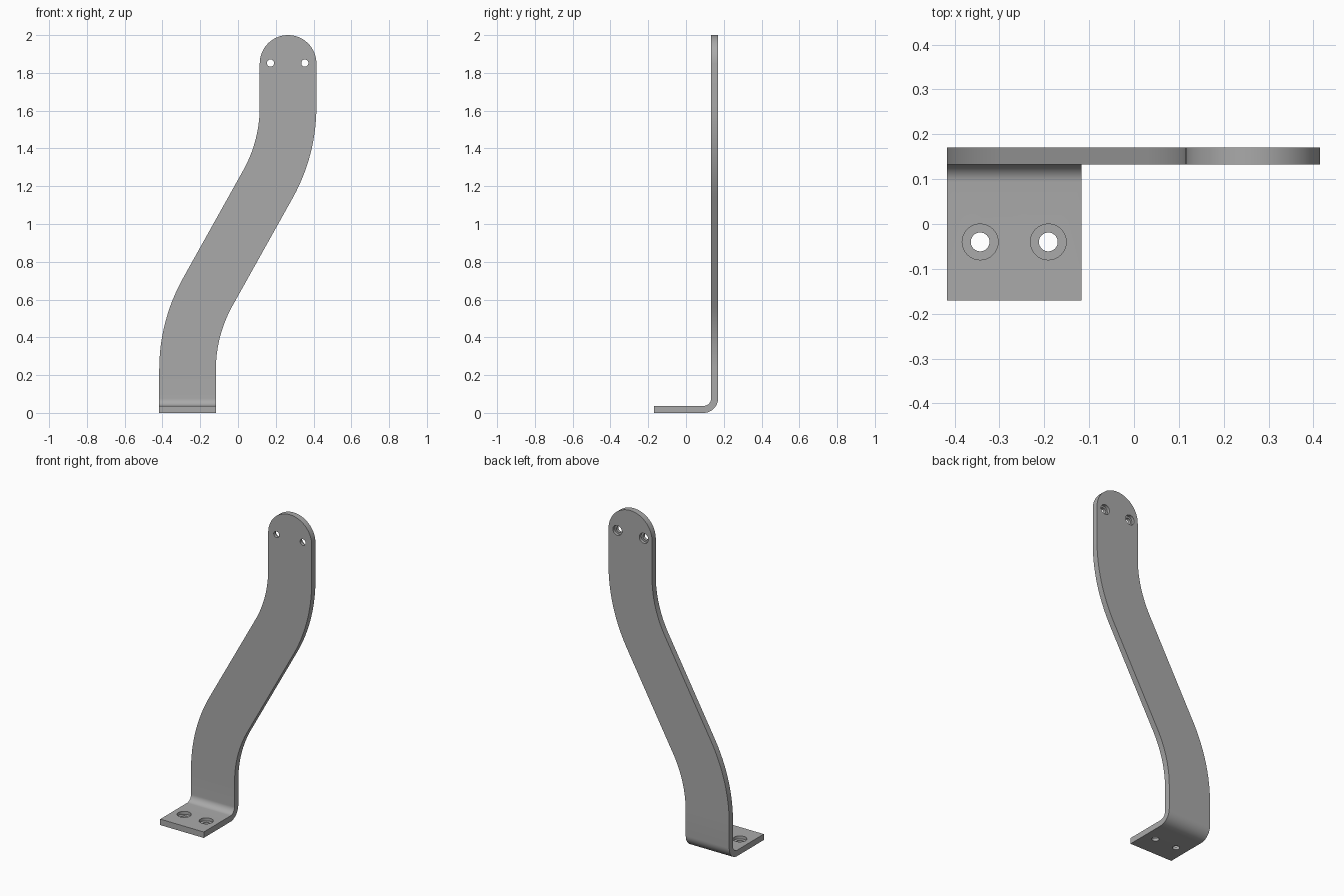
import bpy, bmesh
from math import sin, cos, radians, pi
from mathutils import Vector

if "Cube" in bpy.data.objects:
    bpy.data.objects.remove(bpy.data.objects["Cube"], do_unlink=True)

T = 0.037            # plate thickness
W = 0.15             # half width
BACK = 0.17          # rear face
X0, X1 = -0.267, 0.265
FOLD = 0.04          # inner fold radius

steel = bpy.data.materials.new("grey_steel")
steel.use_nodes = True
steel.diffuse_color = (0.4, 0.4, 0.4, 1)
steel.node_tree.nodes["Principled BSDF"].inputs["Base Color"].default_value = (0.4, 0.4, 0.4, 1)

stations = []        # rings of four corners along the strip


def fold_station(inner, outer):
    """Ring across the foot, from (y, z) of the inner and outer skin."""
    stations.append([(X0 - W, *inner), (X0 + W, *inner), (X0 + W, *outer), (X0 - W, *outer)])


def upright_station(x, z, angle=0, half=W):
    """Ring across the upright, leaning by angle from vertical."""
    dx, dz = half * cos(angle), -half * sin(angle)
    a, b = (x - dx, z - dz), (x + dx, z + dz)
    f = BACK - T
    stations.append([(a[0], f, a[1]), (b[0], f, b[1]), (b[0], BACK, b[1]), (a[0], BACK, a[1])])


# Foot and rounded fold
fold_station((-BACK, T), (-BACK, 0))
cy, cz = BACK - T - FOLD, T + FOLD
for i in range(13):
    a = pi / 2 * i / 12
    s, c = sin(a), cos(a)
    fold_station((cy + FOLD * s, cz - FOLD * c), (cy + cz * s, cz - cz * c))

# S-shaped upright: arc, straight run, mirrored arc
R, LEAN, Z0, Z1 = 0.84, radians(29), 0.23, 1.62
arc = [LEAN * i / 16 for i in range(17)]
for a in arc:
    upright_station(X0 + R * (1 - cos(a)), Z0 + R * sin(a), a)
for a in reversed(arc):
    upright_station(X1 - R * (1 - cos(a)), Z1 - R * sin(a), a)

# Half-round top
for i in range(16):
    a = pi * i / 31
    upright_station(X1, 1.85 + W * sin(a), 0, W * cos(a))

bm = bmesh.new()
rings = [[bm.verts.new(p) for p in ring] for ring in stations]
for lo, hi in zip(rings, rings[1:]):
    for k in range(4):
        n = (k + 1) % 4
        bm.faces.new((lo[k], lo[n], hi[n], hi[k]))
bm.faces.new(rings[0])
bm.faces.new(rings[-1])
bmesh.ops.recalc_face_normals(bm, faces=bm.faces)
mesh = bpy.data.meshes.new("bracket")
bm.to_mesh(mesh)
bm.free()
mesh.materials.append(steel)
bracket = bpy.data.objects.new("bracket", mesh)
bpy.context.collection.objects.link(bracket)


def drill(center, radius, depth, axis):
    """Cut a round hole centred on a point."""
    rot = (pi / 2, 0, 0) if axis == "Y" else (0, 0, 0)
    bpy.ops.mesh.primitive_cylinder_add(vertices=32, radius=radius, depth=depth,
                                        location=center, rotation=rot)
    cutter = bpy.context.object
    cutter.name = "hole_cutter"
    cutter.hide_render = True
    cutter.data.materials.append(steel)
    bpy.context.view_layer.objects.active = bracket
    mod = bracket.modifiers.new("hole", "BOOLEAN")
    mod.operation = "DIFFERENCE"
    mod.solver = "EXACT"
    mod.object = cutter
    bpy.ops.object.modifier_apply(modifier=mod.name)
    bpy.data.objects.remove(cutter, do_unlink=True)


# Counterbored screw holes in the foot (from above) and the top (from behind)
for side in (-1, 1):
    foot = Vector((X0 + side * 0.076, -0.04, T))
    drill(foot, 0.04, T, "Z")
    drill(foot, 0.021, 0.2, "Z")
    top = Vector((X1 - 0.002 + side * 0.091, BACK, 1.852))
    drill(top, 0.031, T, "Y")
    drill(top, 0.019, 0.2, "Y")

# Smooth curved skins, crisp plate edges
bpy.ops.object.select_all(action="DESELECT")
bracket.select_set(True)
bpy.context.view_layer.objects.active = bracket
bpy.ops.object.shade_smooth_by_angle(angle=radians(30))
